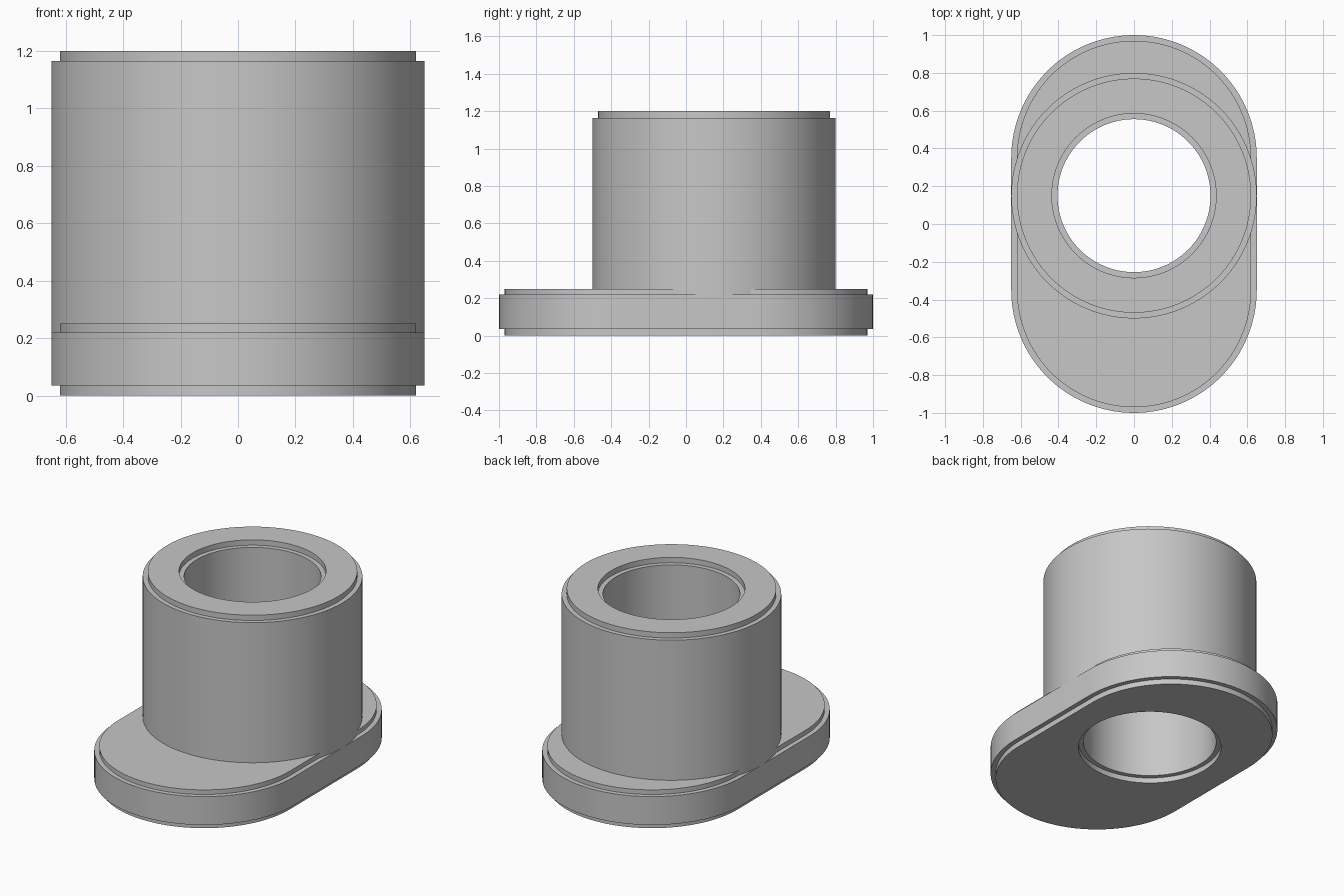
import bpy
import bmesh
from math import sin, cos, pi, radians

cube = bpy.data.objects.get("Cube")
if cube:
    bpy.data.objects.remove(cube, do_unlink=True)

SEG = 96           # points per cross-section loop
R = 0.65           # outer radius of sleeve and flange ends
STEP = 0.03        # width of the stepped edges
LIP = 0.035        # height of the stepped edges
BORE = 0.405
BORE_Y = 0.15
FLANGE_TOP = 0.25
HEIGHT = 1.2

grey = bpy.data.materials.new("plain grey")
grey.use_nodes = True
colour = (0.57, 0.57, 0.57, 1)
grey.diffuse_color = colour
grey.node_tree.nodes["Principled BSDF"].inputs["Base Color"].default_value = colour


def circle(r, z):
    """Round loop about the bore axis."""
    angles = [2 * pi * i / SEG for i in range(SEG)]
    return [(r * cos(a), BORE_Y + r * sin(a), z) for a in angles]


def oblong(r, z):
    """Loop with two half-round ends and straight sides."""
    half = SEG // 2
    points = []
    for side in (1, -1):
        for i in range(half):
            a = pi * i / (half - 1)
            points.append((side * r * cos(a), side * (1 - R + r * sin(a)), z))
    return points


def loft(name, loops):
    """Skin a ring of loops into a closed hollow solid."""
    bm = bmesh.new()
    rings = [[bm.verts.new(p) for p in loop] for loop in loops]
    for a, b in zip(rings, rings[1:] + rings[:1]):
        for i in range(SEG):
            j = (i + 1) % SEG
            bm.faces.new((a[i], a[j], b[j], b[i]))
    bmesh.ops.recalc_face_normals(bm, faces=bm.faces)
    mesh = bpy.data.meshes.new(name)
    bm.to_mesh(mesh)
    bm.free()
    obj = bpy.data.objects.new(name, mesh)
    bpy.context.collection.objects.link(obj)
    mesh.materials.append(grey)
    bpy.ops.object.select_all(action="DESELECT")
    obj.select_set(True)
    bpy.context.view_layer.objects.active = obj
    bpy.ops.object.shade_smooth_by_angle(angle=radians(30))
    return obj


# Oblong flange with stepped rims and a counterbored underside
ledge = FLANGE_TOP - STEP
loft("flange", [
    circle(BORE + STEP, 0),
    oblong(R - STEP, 0),
    oblong(R - STEP, LIP),
    oblong(R, LIP),
    oblong(R, ledge),
    oblong(R - STEP, ledge),
    oblong(R - STEP, FLANGE_TOP),
    circle(BORE, FLANGE_TOP),
    circle(BORE, LIP),
    circle(BORE + STEP, LIP),
])

# Round sleeve with a stepped top rim and counterbore
shoulder = HEIGHT - LIP
loft("sleeve", [
    circle(R, ledge),
    circle(R, shoulder),
    circle(R - STEP, shoulder),
    circle(R - STEP, HEIGHT),
    circle(BORE + STEP, HEIGHT),
    circle(BORE + STEP, shoulder),
    circle(BORE, shoulder),
    circle(BORE, FLANGE_TOP),
])
